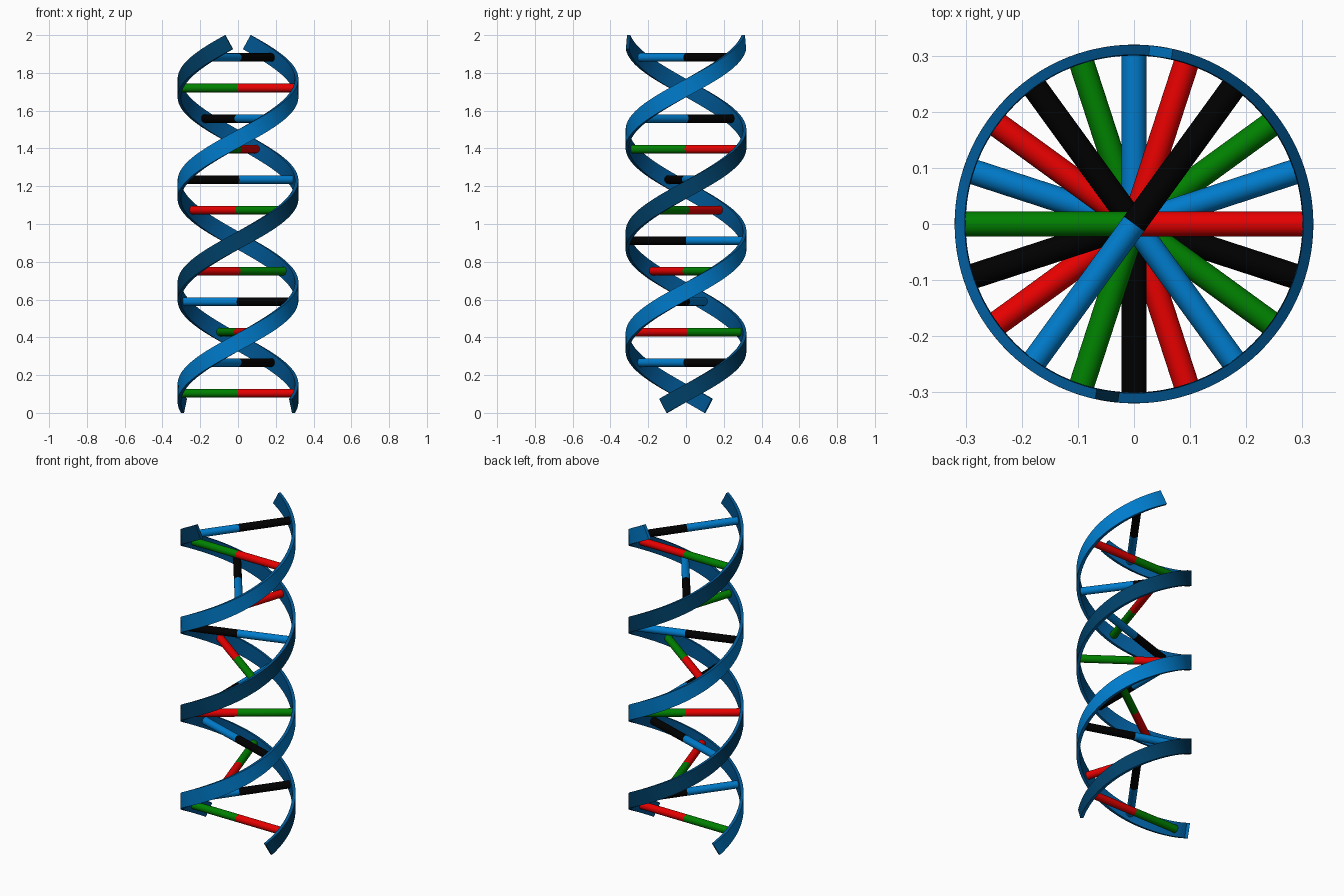
import bpy, bmesh, math
from mathutils import Vector, Matrix

if "Cube" in bpy.data.objects:
    bpy.data.objects.remove(bpy.data.objects["Cube"])

def material(name, rgb):
    m = bpy.data.materials.new(name)
    m.diffuse_color = (*rgb, 1)
    m.use_nodes = True
    m.node_tree.nodes["Principled BSDF"].inputs["Base Color"].default_value = m.diffuse_color
    return m

BLUE = material("blue", (0.0, 0.20, 0.60))
MID = material("mid blue", (0.0, 0.09, 0.28))
NAVY = material("dark blue", (0.0, 0.05, 0.135))
RED = material("red", (0.80, 0.0, 0.0))
GREEN = material("green", (0.0, 0.22, 0.0))
BLACK = material("black", (0.0, 0.0, 0.0))

R = 0.31                          # helix radius
WIDTH, THICK = 0.085, 0.018       # ribbon section
RUNGS = 12
STEP = math.radians(54)           # turn per rung
Z0, DZ = 0.105, 0.1615            # first rung height, rung spacing
PITCH = math.atan2(DZ, R * STEP)
MARGIN = WIDTH / 2 * math.cos(PITCH)   # room for the slanted ribbon ends

def add_object(name, bm, mats):
    bmesh.ops.recalc_face_normals(bm, faces=bm.faces)
    me = bpy.data.meshes.new(name)
    bm.to_mesh(me)
    bm.free()
    for m in mats:
        me.materials.append(m)
    me.shade_smooth()
    me.set_sharp_from_angle(angle=math.radians(35))
    ob = bpy.data.objects.new(name, me)
    bpy.context.collection.objects.link(ob)

def ribbon(name, phase, mat, n=144):
    """Rectangular section swept along a helix, square to its direction."""
    bm = bmesh.new()
    rings = []
    for i in range(n + 1):
        z = MARGIN + (2 - 2 * MARGIN) * i / n
        a = phase + STEP * (z - Z0) / DZ
        out = Vector((math.cos(a), math.sin(a), 0))
        side = Vector((-math.sin(a), math.cos(a), 0))
        across = Vector((0, 0, math.cos(PITCH))) - side * math.sin(PITCH)
        c = out * R + Vector((0, 0, z))
        rings.append([bm.verts.new(c + out * u * THICK / 2 + across * v * WIDTH / 2)
                      for u, v in ((-1, -1), (1, -1), (1, 1), (-1, 1))])
    for p, q in zip(rings, rings[1:]):
        for k in range(4):
            j = (k + 1) % 4
            f = bm.faces.new((p[k], p[j], q[j], q[k]))
            f.material_index = 0 if k == 1 else 1   # outer face / rims and inside
    bm.faces.new(rings[0])
    bm.faces.new(rings[-1])
    add_object(name, bm, [mat, MID])

def half_rung(name, angle, z, mat, length=0.303, radius=0.0225):
    """Round rod from the axis out to a strand."""
    bm = bmesh.new()
    m = (Matrix.Translation((0, 0, z)) @ Matrix.Rotation(angle, 4, 'Z')
         @ Matrix.Rotation(math.pi / 2, 4, 'Y') @ Matrix.Translation((0, 0, length / 2)))
    bmesh.ops.create_cone(bm, cap_ends=True, segments=32, radius1=radius,
                          radius2=radius, depth=length, matrix=m)
    add_object(name, bm, [mat])

# Two strands, half a turn apart
ribbon("strand_dark", 0, NAVY)
ribbon("strand_light", math.pi, BLUE)

# Two-coloured rungs, the colour pairs repeating every four
pairs = [(RED, GREEN), (BLACK, BLUE), (GREEN, RED), (BLUE, BLACK)]
for i in range(RUNGS):
    z = Z0 + DZ * i
    first, second = pairs[i % 4]
    half_rung(f"rung_{i + 1}_first_half", STEP * i, z, first)
    half_rung(f"rung_{i + 1}_second_half", STEP * i + math.pi, z, second)
